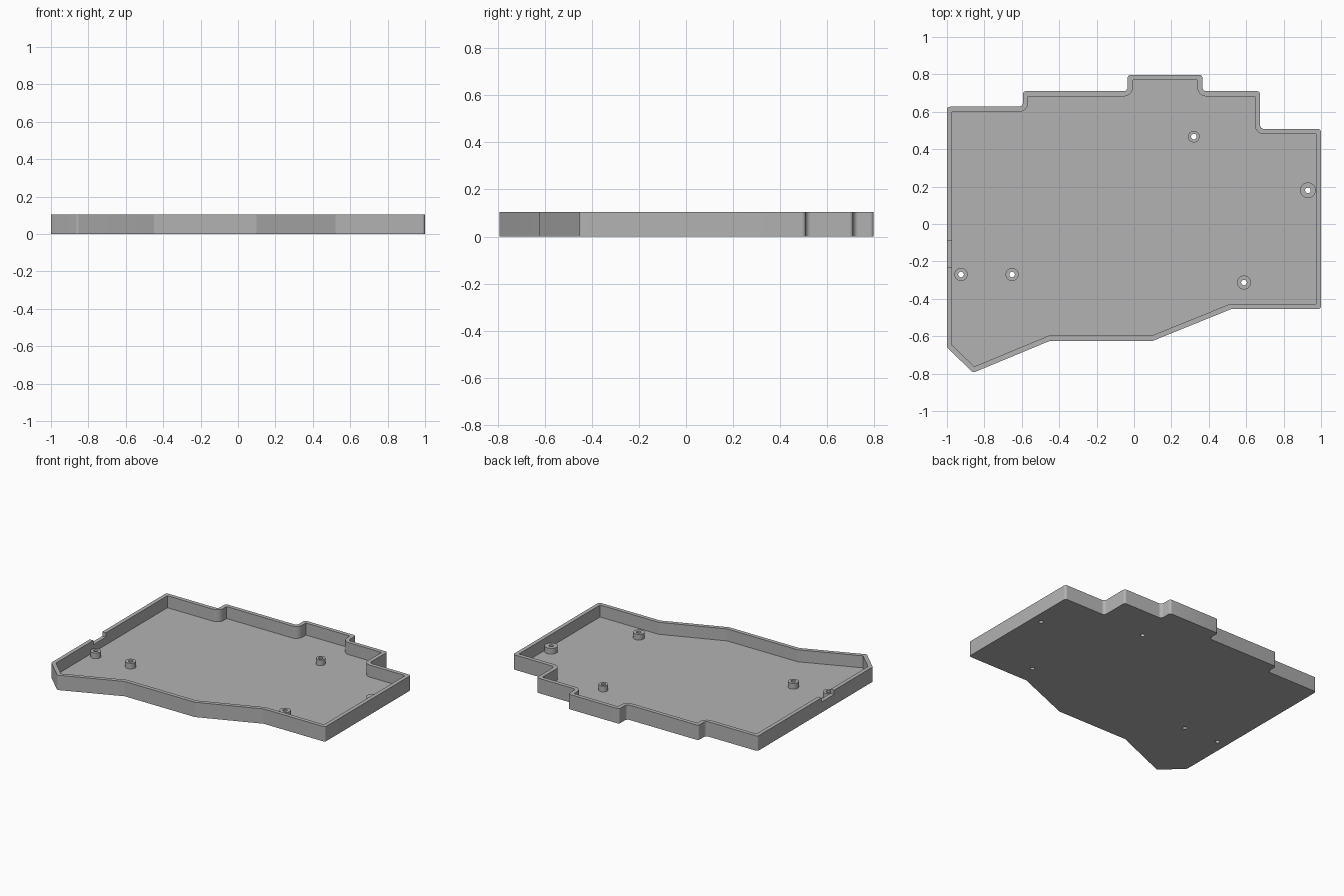
import bpy, bmesh, math
from mathutils import Vector

if "Cube" in bpy.data.objects:
    bpy.data.objects.remove(bpy.data.objects["Cube"], do_unlink=True)

HEIGHT, FLOOR, WALL, BOSS_TOP = 0.105, 0.02, 0.028, 0.06

grey = bpy.data.materials.new("plain grey")
grey.use_nodes = True
colour = (0.45, 0.45, 0.45, 1)
grey.diffuse_color = colour
grey.node_tree.nodes["Principled BSDF"].inputs["Base Color"].default_value = colour

# Tray footprint, counter-clockwise
OUTLINE = [Vector(p) for p in [
    (-0.86, -0.795), (-0.45, -0.625), (0.1, -0.625), (0.52, -0.455), (1, -0.455),
    (1, 0.508), (0.674, 0.508), (0.674, 0.71), (0.366, 0.71), (0.366, 0.797),
    (-0.034, 0.797), (-0.034, 0.71), (-0.594, 0.71), (-0.594, 0.627),
    (-1, 0.627), (-1, -0.66)]]


def outline(inset):
    """Inset the footprint, then round its corners."""
    n, sharp, result = len(OUTLINE), [], []
    for i, p in enumerate(OUTLINE):
        a = (p - OUTLINE[i - 1]).normalized()
        b = (OUTLINE[(i + 1) % n] - p).normalized()
        na, nb = Vector((-a.y, a.x)), Vector((-b.y, b.x))
        sharp.append((p + (na + nb) * inset / (1 + na.dot(nb)), a, b))
    for p, a, b in sharp:
        turn = math.atan2(a.x * b.y - a.y * b.x, a.dot(b))
        r = 0.016 - inset if turn > 0 else 0.022 + inset
        if r <= 0 or abs(turn) < 0.6:
            result.append(p)
            continue
        side = math.copysign(1, turn)
        start = p - a * r * math.tan(abs(turn) / 2)
        centre = start + Vector((-a.y, a.x)) * r * side
        spoke, steps = start - centre, 6
        for k in range(steps + 1):
            t = turn * k / steps
            c, s = math.cos(t), math.sin(t)
            result.append(centre + Vector((spoke.x * c - spoke.y * s,
                                           spoke.x * s + spoke.y * c)))
    return result


def circle(x, y, r, sides=32):
    return [Vector((x + r * math.cos(k * math.tau / sides),
                    y + r * math.sin(k * math.tau / sides))) for k in range(sides)]


def prism(name, points, z0, z1):
    bm = bmesh.new()
    base = bm.faces.new([bm.verts.new((p.x, p.y, z0)) for p in points])
    top = bmesh.ops.extrude_face_region(bm, geom=[base])["geom"]
    bmesh.ops.translate(bm, vec=(0, 0, z1 - z0),
                        verts=[v for v in top if isinstance(v, bmesh.types.BMVert)])
    bmesh.ops.recalc_face_normals(bm, faces=bm.faces)
    mesh = bpy.data.meshes.new(name)
    bm.to_mesh(mesh)
    bm.free()
    mesh.materials.append(grey)
    obj = bpy.data.objects.new(name, mesh)
    bpy.context.collection.objects.link(obj)
    return obj


def combine(target, other, operation):
    bpy.context.view_layer.objects.active = target
    mod = target.modifiers.new(operation.lower(), "BOOLEAN")
    mod.operation, mod.object, mod.solver = operation, other, "EXACT"
    bpy.ops.object.modifier_apply(modifier=mod.name)
    bpy.data.objects.remove(other, do_unlink=True)


# Tray shell: solid body hollowed out above the floor
tray = prism("tray", outline(0), 0, HEIGHT)
combine(tray, prism("hollow_cutter", outline(WALL), FLOOR, HEIGHT + 0.1), "DIFFERENCE")

# Cable notch in the right wall
notch = [Vector(p) for p in [(-1.1, -0.23), (-0.96, -0.23), (-0.96, -0.09), (-1.1, -0.09)]]
combine(tray, prism("notch_cutter", notch, HEIGHT - 0.03, HEIGHT + 0.1), "DIFFERENCE")

# Screw bosses with holes right through the floor
for x, y, radius in [(0.32, 0.467, 0.031), (0.93, 0.18, 0.042), (-0.925, -0.27, 0.035),
                     (-0.652, -0.27, 0.035), (0.588, -0.313, 0.037)]:
    combine(tray, prism("boss", circle(x, y, radius), FLOOR - 0.01, BOSS_TOP), "UNION")
    combine(tray, prism("hole_cutter", circle(x, y, 0.015), -0.1, HEIGHT), "DIFFERENCE")

# Smooth the rounded corners and bosses, keep real edges crisp
bpy.ops.object.select_all(action="DESELECT")
tray.select_set(True)
bpy.context.view_layer.objects.active = tray
bpy.ops.object.shade_smooth_by_angle(angle=math.radians(20))
